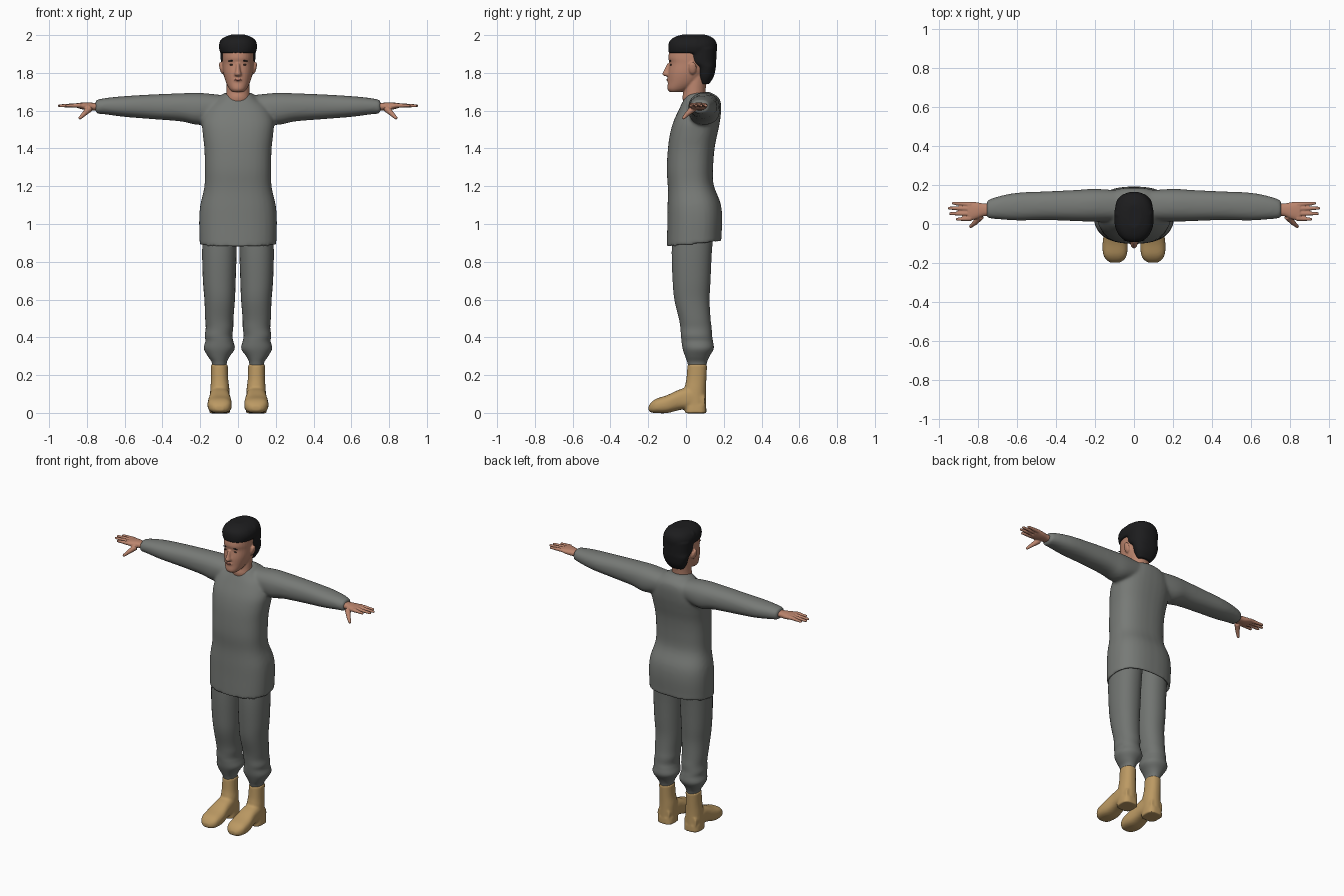
import bpy, bmesh, math
from mathutils import Matrix, Vector

cube = bpy.data.objects.get("Cube")
if cube:
    bpy.data.objects.remove(cube, do_unlink=True)


def material(name, r, g, b):
    m = bpy.data.materials.new(name)
    m.use_nodes = True
    m.diffuse_color = (r, g, b, 1)
    bsdf = m.node_tree.nodes["Principled BSDF"]
    bsdf.inputs["Base Color"].default_value = (r, g, b, 1)
    bsdf.inputs["Roughness"].default_value = .8
    return m


tunic_grey = material("tunic grey", .185, .195, .183)
trouser_grey = material("trouser grey", .165, .175, .165)
skin = material("skin", .5, .235, .155)
hair_black = material("hair black", .012, .012, .013)
boot_tan = material("boot tan", .5, .32, .125)
lip_red = material("lip", .34, .12, .09)
eye_brown = material("eye brown", .07, .04, .03)


def spline(keys, steps):
    """Catmull-Rom interpolation through the key sections."""
    out = []
    for i in range(len(keys) - 1):
        quad = [keys[max(i - 1, 0)], keys[i], keys[i + 1], keys[min(i + 2, len(keys) - 1)]]
        for s in range(steps):
            t = s / steps
            out.append([b + t * (c - a) / 2 + t * t * (a - 2.5 * b + 2 * c - d / 2)
                        + t ** 3 * (1.5 * (b - c) + (d - a) / 2) for a, b, c, d in zip(*quad)])
    return out + [list(keys[-1])]


def loft(bm, axis, keys, power=2.3, both=False, steps=4, sides=32):
    """Sections (position, u min, u max, v min, v max) along an axis."""
    others = [i for i in range(3) if i != axis]
    for side in (1, -1) if both else (1,):
        rings = []
        for t, u0, u1, v0, v1 in spline(keys, steps):
            ring = []
            for k in range(sides):
                a = math.tau * (k + .5) / sides
                c, s = math.cos(a), math.sin(a)
                p = [t, t, t]
                p[others[0]] = (u0 + u1) / 2 + (u1 - u0) / 2 * math.copysign(abs(c) ** (2 / power), c)
                p[others[1]] = (v0 + v1) / 2 + (v1 - v0) / 2 * math.copysign(abs(s) ** (2 / power), s)
                p[0] *= side
                ring.append(bm.verts.new(p))
            rings.append(ring)
        for a, b in zip(rings, rings[1:]):
            for k in range(sides):
                j = (k + 1) % sides
                bm.faces.new((a[k], a[j], b[j], b[k]))
        bm.faces.new(rings[0])
        bm.faces.new(rings[-1])


def column(bm, keys, **kw):
    """Vertical loft that is symmetric in x: (z, half width, y min, y max)."""
    loft(bm, 2, [(z, -w, w, y0, y1) for z, w, y0, y1 in keys], **kw)


def blob(bm, centre, radii, turn=0):
    m = Matrix.Translation(centre) @ Matrix.Rotation(turn, 4, "Y") @ Matrix.Diagonal((*radii, 1))
    bmesh.ops.create_uvsphere(bm, u_segments=20, v_segments=12, radius=1, matrix=m)


def tube(bm, start, end, r0, r1):
    a, b = Vector(start), Vector(end)
    d = b - a
    m = Matrix.Translation((a + b) / 2) @ d.to_track_quat("Z", "Y").to_matrix().to_4x4()
    bmesh.ops.create_cone(bm, cap_ends=True, segments=12, radius1=r0, radius2=r1,
                          depth=d.length, matrix=m)
    blob(bm, b, (r1, r1, r1))


def finish(bm, name, mat, voxel=0, smooth=4, mirror=False):
    bmesh.ops.recalc_face_normals(bm, faces=bm.faces)
    mesh = bpy.data.meshes.new(name)
    bm.to_mesh(mesh)
    bm.free()
    mesh.materials.append(mat)
    for p in mesh.polygons:
        p.use_smooth = True
    ob = bpy.data.objects.new(name, mesh)
    bpy.context.collection.objects.link(ob)
    if voxel:
        rm = ob.modifiers.new("Fuse", "REMESH")
        rm.mode = "VOXEL"
        rm.voxel_size = voxel
        rm.use_smooth_shade = True
        sm = ob.modifiers.new("Soften", "SMOOTH")
        sm.factor = .5
        sm.iterations = smooth
    if mirror:
        ob.modifiers.new("Mirror", "MIRROR").use_mirror_merge = False
    return ob


# Tunic: hollow skirt, torso and both sleeves fused together
bm = bmesh.new()
column(bm, [(1.02, .185, -.083, .17), (.92, .185, -.083, .17), (.9, .188, -.088, .173),
            (.892, .202, -.1, .187), (.92, .204, -.101, .188), (1.02, .206, -.099, .192),
            (1.1, .2, -.098, .182), (1.2, .178, -.096, .146), (1.3, .176, -.102, .144),
            (1.4, .178, -.097, .153), (1.48, .187, -.087, .17), (1.55, .19, -.068, .183),
            (1.62, .16, -.035, .186), (1.66, .11, -.014, .17), (1.692, .07, .004, .125)], power=2.5)
for v in bm.verts:
    v.co.z += .1 * (v.co.y - .045)
loft(bm, 0, [(.08, .02, .172, 1.56, 1.682), (.2, .012, .18, 1.525, 1.694),
             (.3, .015, .174, 1.543, 1.692), (.45, .02, .167, 1.555, 1.686),
             (.6, .018, .16, 1.567, 1.677), (.7, .025, .14, 1.58, 1.667),
             (.755, .03, .12, 1.585, 1.656)], both=True)
finish(bm, "tunic", tunic_grey, .009, 8)

# Trousers, gathered above the boots
bm = bmesh.new()
loft(bm, 2, [(1, .004, .185, -.07, .15), (.85, .007, .19, -.076, .137),
             (.7, .012, .186, -.071, .13), (.6, .016, .178, -.062, .125),
             (.5, .024, .174, -.038, .13), (.45, .025, .171, -.03, .136),
             (.41, .03, .176, -.027, .138), (.38, .025, .173, -.024, .143),
             (.34, .017, .181, -.018, .147), (.3, .043, .16, -.005, .125),
             (.27, .058, .14, .006, .112), (.24, .06, .136, .014, .106)], power=2.2)
finish(bm, "trousers", trouser_grey, mirror=True)

# Boots: shaft, foot and heel
bm = bmesh.new()
loft(bm, 2, [(.258, .054, .143, .008, .112), (.18, .052, .143, .002, .108),
             (.12, .045, .147, -.01, .106), (.05, .046, .15, -.015, .106)], power=2.2)
loft(bm, 1, [(.1, .056, .142, .02, .1), (.03, .045, .15, .02, .135),
             (-.03, .041, .152, .016, .125), (-.1, .033, .161, -.001, .094),
             (-.155, .036, .158, -.001, .076), (-.183, .05, .142, .002, .057),
             (-.198, .075, .12, .012, .036)], power=2.7)
loft(bm, 2, [(-.002, .042, .153, -.005, .108), (.04, .046, .15, -.005, .107)], power=3)
finish(bm, "boots", boot_tan, .007, 3, mirror=True)

# Hands: palm, four fingers and a thumb
bm = bmesh.new()
loft(bm, 0, [(.73, .042, .104, 1.6, 1.642), (.77, .04, .105, 1.602, 1.642),
             (.81, .024, .112, 1.604, 1.643), (.85, .015, .115, 1.614, 1.641)])
for y, tip_y, tip_x in ((.1, .107, .925), (.078, .081, .946), (.053, .053, .94), (.028, .024, .905)):
    tube(bm, (.835, y, 1.628), (tip_x, tip_y, 1.626), .013, .008)
tube(bm, (.785, .04, 1.612), (.815, .006, 1.583), .019, .013)
tube(bm, (.815, .006, 1.583), (.836, -.012, 1.562), .013, .009)
finish(bm, "hands", skin, .004, 3, mirror=True)

# Head and neck, with nose and ears fused on
bm = bmesh.new()
column(bm, [(1.698, .028, -.085, -.03), (1.715, .046, -.098, .02), (1.75, .064, -.096, .07),
            (1.8, .078, -.095, .11), (1.85, .082, -.088, .13), (1.88, .083, -.094, .14),
            (1.92, .08, -.084, .14), (1.96, .06, -.05, .11)], power=2.2)
column(bm, [(1.59, .075, .005, .12), (1.66, .066, -.018, .108), (1.7, .061, -.014, .103),
            (1.79, .062, .0, .115)], power=2)
column(bm, [(1.783, .014, -.112, -.07), (1.792, .019, -.126, -.07), (1.815, .013, -.117, -.07),
            (1.85, .009, -.1, -.07)], power=2)
for side in (1, -1):
    blob(bm, (side * .087, .035, 1.825), (.011, .021, .034), side * .25)
blob(bm, (0, -.09, 1.763), (.024, .012, .012))
finish(bm, "head", skin, .005, 3)

# Hair: crown, nape and a few soft tufts along the fringe
bm = bmesh.new()
column(bm, [(1.905, .094, -.092, .162), (1.94, .102, -.094, .165), (1.97, .092, -.086, .157),
            (1.99, .07, -.06, .135), (2.003, .035, -.02, .1)])
column(bm, [(1.74, .05, .075, .122), (1.78, .074, .062, .147), (1.83, .088, .055, .158),
            (1.86, .091, .01, .16), (1.93, .096, .0, .163)])
for k in range(9):
    a = math.tau * k / 9 + .2
    blob(bm, (.066 * math.cos(a), .035 + .09 * math.sin(a), 1.955), (.034, .034, .033))
finish(bm, "hair", hair_black, .006, 3)

# Painted face details
for name, mat, x, y, z, size, tilt in (
        ("eyes", eye_brown, .034, -.08, 1.843, (.012, .0045, .004), 0),
        ("eyebrows", hair_black, .036, -.083, 1.864, (.018, .0045, .0035), .1)):
    bm = bmesh.new()
    blob(bm, (x, y, z), size, tilt)
    finish(bm, name, mat, mirror=True)
bm = bmesh.new()
blob(bm, (0, -.0995, 1.763), (.02, .0045, .005))
finish(bm, "lips", lip_red)
